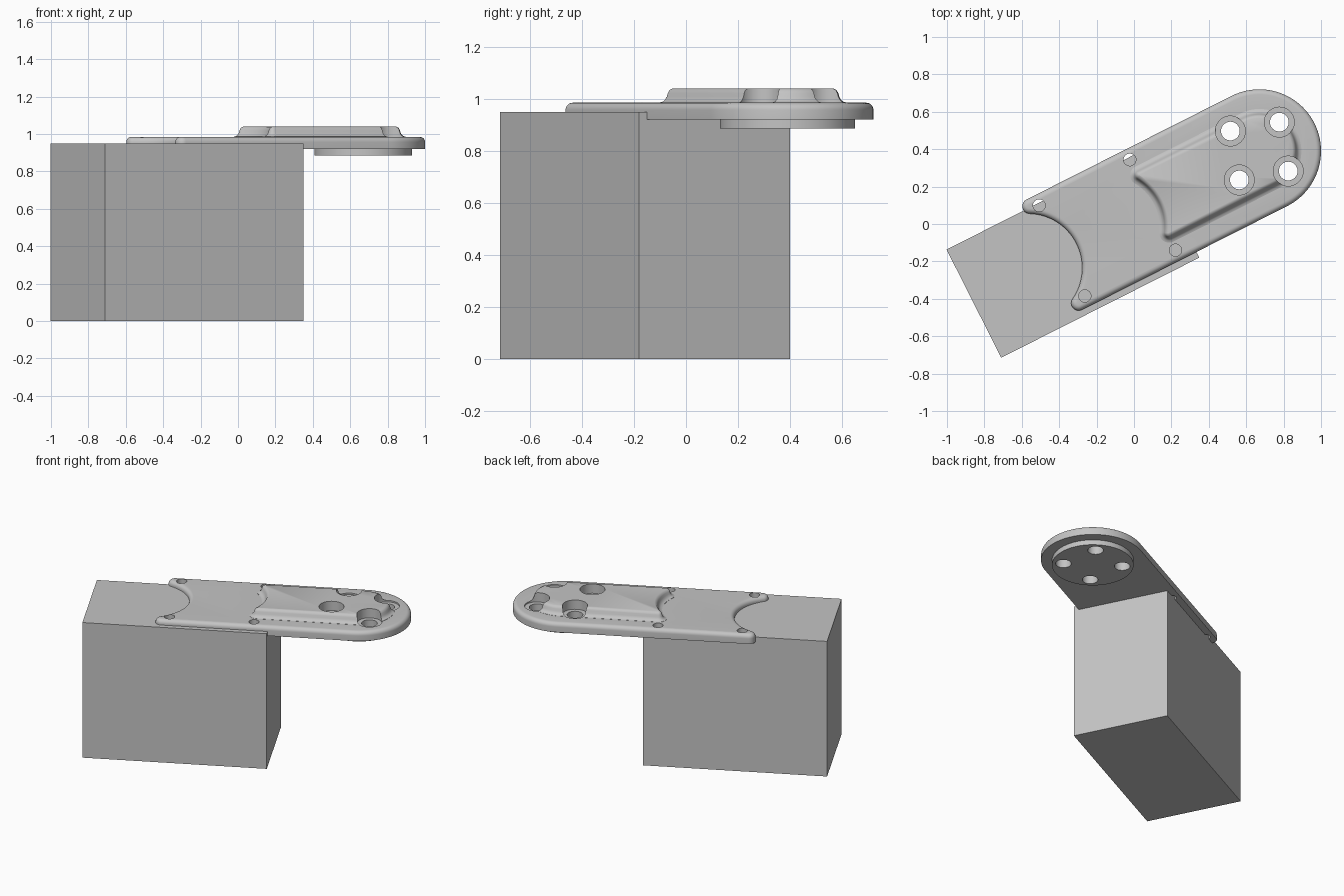
import bpy, bmesh
from math import sin, cos, pi, atan2, sqrt, radians

cube = bpy.data.objects.get("Cube")
if cube:
    bpy.data.objects.remove(cube)

grey = bpy.data.materials.new("plain_grey")
grey.use_nodes = True
grey.diffuse_color = (0.55, 0.55, 0.55, 1)
grey.node_tree.nodes["Principled BSDF"].inputs["Base Color"].default_value = grey.diffuse_color

# Local frame: origin at the centre of the round end, x along the arm
TILT = radians(26.8)
ORIGIN = (0.67, 0.39, 0)


def arc(cx, cy, r, a0, a1, n):
    return [(cx + r * cos(a0 + (a1 - a0) * i / n), cy + r * sin(a0 + (a1 - a0) * i / n))
            for i in range(n + 1)]


def outline(half, notch_x, notch_r, ear_r, inset):
    """Round end, straight sides, two rounded ears and a concave notch."""
    ey = half - ear_r
    ex = notch_x + sqrt((notch_r + ear_r) ** 2 - ey ** 2)
    a = atan2(ey, ex - notch_x)
    e = ear_r - inset
    return (arc(0, 0, half - inset, -pi / 2, pi / 2, 48)
            + arc(ex, ey, e, pi / 2, pi + a, 12)
            + arc(notch_x, 0, notch_r + inset, a, -a, 32)[1:-1]
            + arc(ex, -ey, e, pi - a, 1.5 * pi, 12))


def loft(name, rings):
    """Skin a stack of (outline, z) rings and cap both ends."""
    bm = bmesh.new()
    loops = [[bm.verts.new((x, y, z)) for x, y in pts] for pts, z in rings]
    bm.faces.new(loops[0][::-1])
    bm.faces.new(loops[-1])
    for low, high in zip(loops, loops[1:]):
        for i in range(len(low)):
            j = (i + 1) % len(low)
            bm.faces.new((low[i], low[j], high[j], high[i]))
    mesh = bpy.data.meshes.new(name)
    bm.to_mesh(mesh)
    bm.free()
    mesh.materials.append(grey)
    ob = bpy.data.objects.new(name, mesh)
    bpy.context.collection.objects.link(ob)
    ob.location = ORIGIN
    ob.rotation_euler.z = TILT
    return ob


def cylinder(name, x, y, r, z0, z1, n=40):
    ring = arc(x, y, r, 0, 2 * pi, n)[:-1]
    return loft(name, [(ring, z0), (ring, z1)])


def combine(target, other, operation):
    bpy.context.view_layer.update()
    bpy.context.view_layer.objects.active = target
    mod = target.modifiers.new("combine", 'BOOLEAN')
    mod.operation = operation
    mod.solver = 'EXACT'
    mod.object = other
    bpy.ops.object.modifier_apply(modifier=mod.name)
    bpy.data.objects.remove(other)


# Solid block under the arm
block = [(-1.73, -0.364), (-0.543, -0.364), (-0.543, 0.284), (-1.73, 0.284)]
loft("support_block", [(block, 0), (block, 0.95)])

# Arm plate with a rounded top edge
plate_shape = (0.33, -1.386, 0.29, 0.04)
edge = [(0, 0.92)] + [(0.028 * (1 - cos(t * pi / 12)), 0.957 + 0.028 * sin(t * pi / 12))
                      for t in range(7)]
plate = loft("arm_plate", [(outline(*plate_shape, d), z) for d, z in edge])

# Raised pad with a flared foot and softened rim
pad_shape = (0.225, -0.9, 0.27, 0.052)
flare = [(0, 0.965), (0, 0.986), (0.011, 0.989), (0.02, 0.997), (0.026, 1.008),
         (0.03, 1.022), (0.037, 1.034), (0.049, 1.04)]
pad = loft("raised_pad", [(outline(*pad_shape, d), z) for d, z in flare])
combine(plate, pad, 'UNION')

# Round boss underneath
combine(plate, cylinder("round_boss", 0, 0, 0.26, 0.885, 0.94, 80), 'UNION')

# Four counterbored holes around the round end
for k in range(4):
    a = radians(28.5) + k * pi / 2
    x, y = 0.188 * cos(a), 0.188 * sin(a)
    combine(plate, cylinder("counterbore", x, y, 0.08, 0.975, 1.1), 'DIFFERENCE')
    combine(plate, cylinder("bolt_hole", x, y, 0.05, 0.8, 1.1), 'DIFFERENCE')

# Four small screw holes along the sides
for x in (-1.182, -0.639):
    for y in (-0.271, 0.271):
        combine(plate, cylinder("screw_hole", x, y, 0.033, 0.85, 1.1, 24), 'DIFFERENCE')

bpy.ops.object.select_all(action='DESELECT')
plate.select_set(True)
bpy.context.view_layer.objects.active = plate
bpy.ops.object.shade_smooth_by_angle(angle=radians(35))
